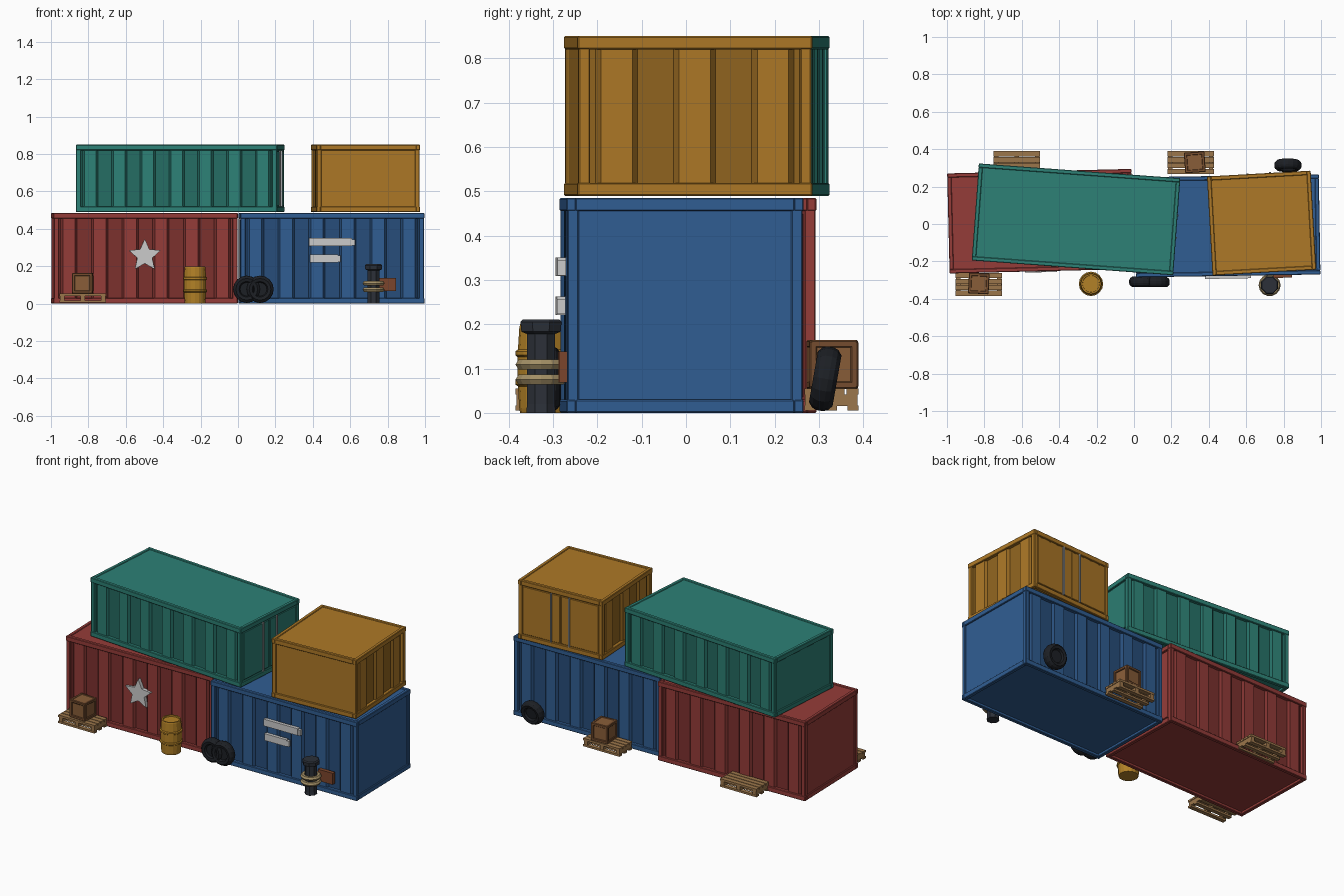
import bpy, bmesh
from math import pi, sin, cos, radians
from mathutils import Matrix, Vector

if "Cube" in bpy.data.objects:
    bpy.data.objects.remove(bpy.data.objects["Cube"])

T = Matrix.Translation


def Rz(deg):
    return Matrix.Rotation(radians(deg), 4, 'Z')


def Rx(deg):
    return Matrix.Rotation(radians(deg), 4, 'X')


def mat(name, r, g, b):
    m = bpy.data.materials.new(name)
    m.diffuse_color = (r, g, b, 1)
    m.use_nodes = True
    m.node_tree.nodes["Principled BSDF"].inputs["Base Color"].default_value = m.diffuse_color
    return m


def finish(name, bm, mats, M, bevel=0):
    bmesh.ops.recalc_face_normals(bm, faces=bm.faces[:])
    me = bpy.data.meshes.new(name)
    bm.to_mesh(me)
    bm.free()
    for m in mats:
        me.materials.append(m)
    ob = bpy.data.objects.new(name, me)
    bpy.context.collection.objects.link(ob)
    ob.matrix_world = M
    if bevel:
        mod = ob.modifiers.new("bevel", 'BEVEL')
        mod.width, mod.segments = bevel, 1
    return ob


def boxes(name, items, m, M, bevel=0):
    """items: list of (centre, size) joined in one object"""
    bm = bmesh.new()
    for c, s in items:
        bmesh.ops.create_cube(bm, size=1, matrix=T(c) @ Matrix.Diagonal((*s, 1)))
    return finish(name, bm, [m], M, bevel)


def lathe(name, profile, segs, m, M):
    bm = bmesh.new()
    vs = [bm.verts.new((r, 0, z)) for r, z in profile]
    es = [bm.edges.new(p) for p in zip(vs, vs[1:])]
    bmesh.ops.spin(bm, geom=vs + es, cent=(0, 0, 0), axis=(0, 0, 1), angle=2 * pi, steps=segs)
    bmesh.ops.remove_doubles(bm, verts=bm.verts[:], dist=1e-5)
    return finish(name, bm, [m], M)


def prism(name, outline, z0, z1, mats, M, pick=None):
    bm = bmesh.new()
    f = bm.faces.new([bm.verts.new((x, y, z0)) for x, y in outline])
    ext = bmesh.ops.extrude_face_region(bm, geom=[f])
    bmesh.ops.translate(bm, vec=(0, 0, z1 - z0),
                        verts=[g for g in ext['geom'] if isinstance(g, bmesh.types.BMVert)])
    if pick:
        for f in bm.faces:
            f.material_index = pick(f.calc_center_median())
    return finish(name, bm, mats, M)


steel = mat("steel", 0.36, 0.37, 0.38)
white = mat("faded_paint", 0.55, 0.55, 0.54)
rubber = mat("rubber", 0.012, 0.014, 0.018)
iron = mat("dark_iron", 0.025, 0.03, 0.04)
rope = mat("rope", 0.36, 0.27, 0.13)
wood = mat("pallet_wood", 0.33, 0.18, 0.07)
crate_wood = mat("crate_wood", 0.25, 0.11, 0.04)
crate_dark = mat("crate_frame", 0.18, 0.075, 0.028)
rust = mat("rust", 0.2, 0.06, 0.025)
drum = mat("drum_yellow", 0.45, 0.22, 0.02)


# Container: length along local x, doors on local +x
def container(name, M, L, W, H, n, rgb):
    col, dark = mat(name, *rgb), mat(name + "_dark", *[c * 0.68 for c in rgb])
    t, post = 0.03, 0.026
    # corrugated body
    p, ex, out, inn = L / n, L / 2 - 0.008, W / 2 - 0.008, W / 2 - 0.02
    side = [(-ex, inn)]
    for i in range(n):
        c = (i - (n - 1) / 2) * p
        side += [(c + k * p, y) for k, y in ((-0.27, inn), (-0.2, out), (0.2, out), (0.27, inn))]
    side.append((ex, inn))
    outline = side + [(-x, -y) for x, y in side]
    prism(name + "_body", outline, t / 2, H - 0.004, [col, dark], M,
          lambda c: int(abs(c.y) > 0.1 and abs(c.y) < out - 0.001))
    # rails and corner posts
    fr = []
    for z in (t / 2, H - t / 2):
        for s in (-1, 1):
            fr.append(((0, s * (W / 2 - 0.011), z), (L, 0.022, t)))
            fr.append(((s * (L / 2 - 0.011), 0, z), (0.022, W - 0.04, t)))
    for sx in (-1, 1):
        for sy in (-1, 1):
            fr.append(((sx * (L / 2 - post / 2 - .002), sy * (W / 2 - post / 2 - .002), H / 2),
                       (post, post, H - t)))
    boxes(name + "_frame", fr, col, M, 0.003)
    # double doors with locking bars
    dw, h = W / 2 - post - 0.008, H - 2 * t
    boxes(name + "_doors", [((ex, s * (dw / 2 + 0.004), H / 2), (0.01, dw, h - 0.01)) for s in (-1, 1)],
          col, M, 0.002)
    boxes(name + "_lock_bars", [((ex + 0.008, s * 0.06, H / 2), (0.009, 0.009, h)) for s in (-1, 1)],
          steel, M)


red_M = T((-0.5, 0.015, 0)) @ Rz(1.4)
blue_M = T((0.5, -0.01, 0)) @ Rz(0.9)
container("red_container", red_M, 0.985, 0.535, 0.485, 6, (0.30, 0.045, 0.04))
container("blue_container", blue_M @ Rz(180), 0.985, 0.535, 0.485, 6, (0.03, 0.11, 0.29))
container("teal_container", T((-0.31, 0.025, 0.489)) @ Rz(-4.2), 1.08, 0.52, 0.361, 7, (0.026, 0.22, 0.18))
container("yellow_container", T((0.682, 0.005, 0.489)) @ Rz(93.2), 0.53, 0.555, 0.361, 3, (0.42, 0.19, 0.02))

# painted star on the red front
star = [((0.09 if i % 2 == 0 else 0.042) * sin(i * pi / 5),
         (0.09 if i % 2 == 0 else 0.042) * cos(i * pi / 5)) for i in range(10)]
prism("star_marking", star, 0, 0.022, [white], red_M @ T((-0.005, -0.251, 0.257)) @ Rx(90))

# painted stripes and rust patch on the blue front
boxes("stripe_markings", [((-0.01, -0.272, 0.33), (0.23, 0.02, 0.042)),
                          ((0.005, -0.272, 0.327), (0.23, 0.019, 0.034)),
                          ((-0.045, -0.272, 0.242), (0.15, 0.02, 0.042)),
                          ((-0.038, -0.272, 0.24), (0.165, 0.019, 0.034))], white, blue_M)
boxes("rust_patch", [((0.29, -0.27, 0.103), (0.1, 0.024, 0.07))], rust, blue_M)


# Pallets and crates
def pallet(name, x, y):
    W, D = 0.247, 0.122
    items = [((0, (i - 1.5) * D * 0.258, 0.048), (W, D * 0.226, 0.013)) for i in range(4)]
    items += [((0, s * D * 0.4, 0.011), (W, D * 0.2, 0.012)) for s in (-1, 0, 1)]
    items += [((s * W * 0.44, 0, 0.029), (0.024, D * 0.97, 0.026)) for s in (-1, 0, 1)]
    boxes(name, items, wood, T((x, y, 0)))


def crate(name, x, y, rot):
    M, a, b = T((x, y, 0.056)) @ Rz(rot), 0.106, 0.017
    boxes(name, [((0, 0, a / 2), (a - 0.008, a - 0.008, a))], crate_wood, M, 0.003)
    e, items = (a - b) / 2 + 0.002, []
    for s in (-1, 1):
        for q in (-1, 1):
            items += [((s * e, q * e, a / 2), (b, b, a)),
                      ((0, s * e, a / 2 + q * e), (a, b, b)),
                      ((s * e, 0, a / 2 + q * e), (b, a, b))]
    boxes(name + "_frame", items, crate_dark, M, 0.003)


pallet("front_pallet", -0.83, -0.323)
pallet("back_left_pallet", -0.627, 0.328)
pallet("back_right_pallet", 0.303, 0.328)
crate("front_crate", -0.83, -0.318, -3)
crate("back_crate", 0.325, 0.33, 4)

# Drum with two hoops
lathe("drum", [(0, 0), (0.054, 0), (0.056, 0.01), (0.059, 0.06), (0.065, 0.064), (0.065, 0.073),
               (0.06, 0.077), (0.06, 0.126), (0.065, 0.13), (0.065, 0.139), (0.059, 0.143),
               (0.056, 0.192), (0.054, 0.2), (0.046, 0.2), (0.045, 0.192), (0, 0.192)],
      16, drum, T((-0.23, -0.32, 0)))

# Tyres
half = [(0, 0.012), (0.036, 0.012), (0.042, 0.024), (0.058, 0.027), (0.069, 0.018), (0.073, 0.007)]
tyre = half + [(r, -z) for r, z in reversed(half)]
for name, x, y, tilt in (("front_left_tyre", 0.047, -0.309, 90), ("front_right_tyre", 0.118, -0.311, 90),
                         ("back_tyre", 0.823, 0.314, 80)):
    ob = lathe(name, tyre, 16, rubber, T((x, y, 0.077)) @ Rx(tilt))

# Mooring post with coiled rope
post_M = T((0.725, -0.327, 0))
lathe("mooring_post", [(0, 0), (0.036, 0), (0.034, 0.02), (0.034, 0.178), (0.048, 0.183),
                       (0.05, 0.205), (0.044, 0.211), (0, 0.211)], 8, iron, post_M @ Rz(22.5))
for i, z in enumerate((0.075, 0.109)):
    ring = [(0.045 + 0.014 * cos(a * pi / 3), 0.013 * sin(a * pi / 3)) for a in range(7)]
    lathe("rope_coil_%d" % (i + 1), ring, 14, rope, post_M @ T((0, 0, z)))
